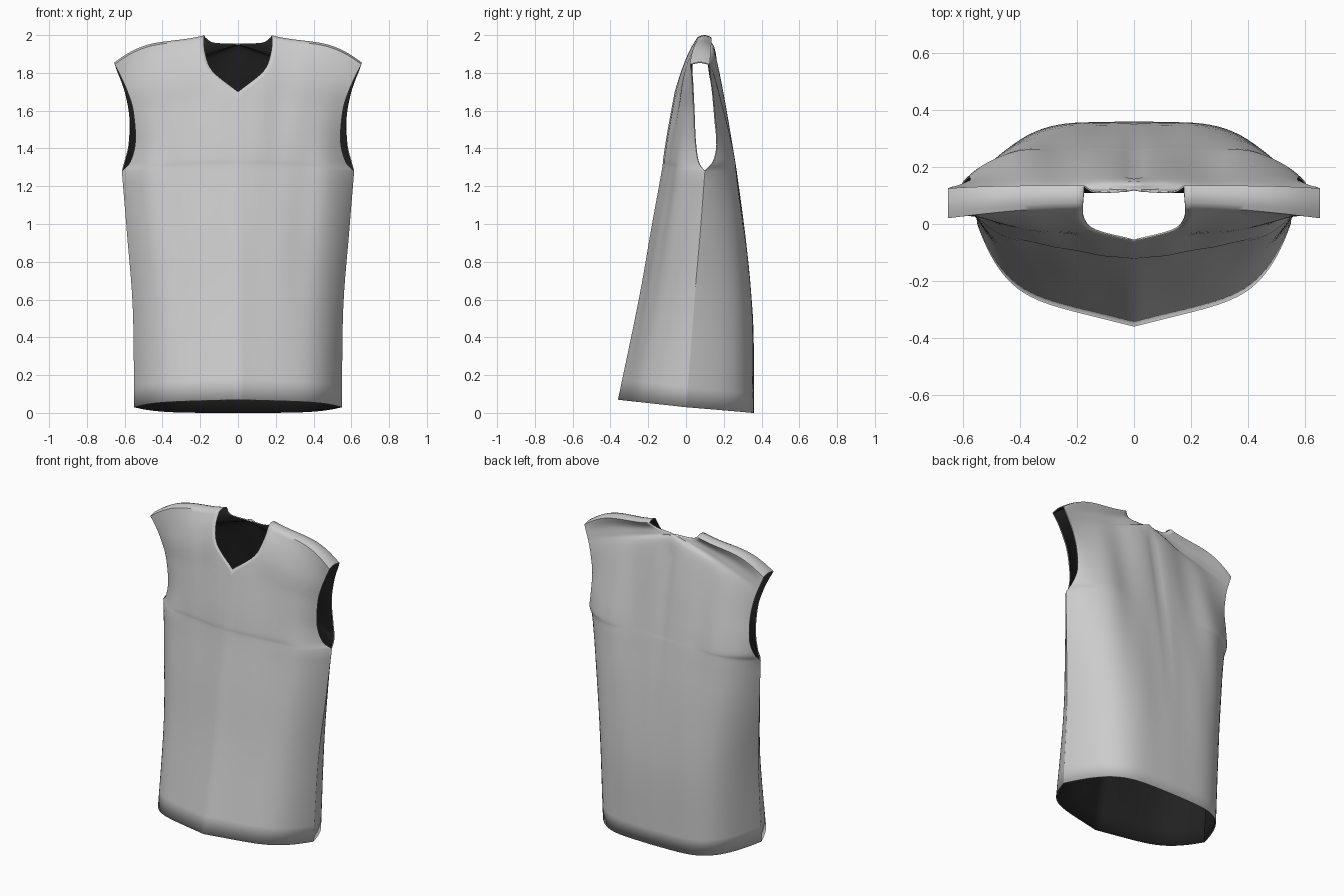
import bpy, bmesh
from math import sin, cos, pi, exp
from mathutils import Vector

if "Cube" in bpy.data.objects:
    bpy.data.objects.remove(bpy.data.objects["Cube"])

COLS, SUB = 28, 5


def smooth_path(pts, corner):
    """Smooth curve through the points, SUB steps per span, sharp at one corner."""
    out = []
    for part in (pts[:corner + 1], pts[corner:]):
        p = [Vector(q) for q in part]
        p = [2 * p[0] - p[1]] + p + [2 * p[-1] - p[-2]]
        for i in range(1, len(p) - 2):
            a, b, c, d = p[i - 1:i + 3]
            for k in range(SUB):
                t = k / SUB
                out.append(0.5 * (2 * b + (c - a) * t + (2 * a - 5 * b + 4 * c - d) * t * t
                                  + (3 * b - a - 3 * c + d) * t ** 3))
    return out + [p[-2]]


def panel(inner, neck, outer, armpit, slope, powers, folds):
    """Half a cloth panel: rows from hem to shoulder, columns centre to side."""
    ins, outs = smooth_path(inner, neck), smooth_path(outer, armpit)
    rows, n = [], len(ins) - 1
    for i, (a, b) in enumerate(zip(ins, outs)):
        t = i / n
        lo, mid, hi = powers
        pw = lo + (mid - lo) * t / .4 if t < .4 else mid + (hi - mid) * (t - .4) / .6
        lift = 0.04 * max(0, (t - 0.65) / 0.35) ** 2
        hem = max(0, 1 - 2 * t)
        row = []
        for j in range(COLS + 1):
            s = sin(pi / 2 * j / COLS)
            f = (1 - slope * s) * (1 - s ** pw)
            v = a.lerp(b, s)
            v.y = b.y + (a.y - b.y) * f
            v.z += (a.z - b.z) * (f - 1 + s) * hem + lift * sin(pi * s ** 1.6)
            # soft cloth folds, fading out at every edge
            v.y += sin(pi * s) * sin(pi * t) * folds(v.x, v.z)
            row.append(v)
        rows.append(row)
    return rows


# front: centre line running into the V neck, side seam running into the armhole
front = panel(
    [(0, -.36, .07), (0, -.25, .6), (0, -.185, .97), (0, -.129, 1.28), (0, -.12, 1.35),
     (0, -.10, 1.48), (0, -.06, 1.70), (.135, -.025, 1.81), (.175, .015, 1.91), (.18, .06, 1.988)], 6,
    [(.55, 0, .03), (.557, .04, .55), (.588, .075, .95), (.615, .10, 1.28), (.57, .065, 1.33),
     (.543, .048, 1.44), (.555, .04, 1.60), (.585, .035, 1.70), (.62, .03, 1.78), (.653, .02, 1.845)], 3,
    0.38, (7, 6, 2.5), lambda x, z: .006 * sin(17 * x + 2.2 * z) + .003 * sin(31 * x - 3 * z))

# back: centre line up to a shallow neck
back = panel(
    [(0, .36, 0), (0, .355, .5), (0, .315, .95), (0, .27, 1.28), (0, .26, 1.34),
     (0, .24, 1.46), (0, .195, 1.72), (0, .15, 1.935), (0, .12, 1.955),
     (.13, .115, 1.96), (.175, .135, 1.988)], 8,
    [(.55, 0, .03), (.557, .04, .55), (.588, .075, .95), (.615, .10, 1.28), (.602, .145, 1.33),
     (.58, .165, 1.42), (.575, .155, 1.56), (.595, .145, 1.68), (.62, .135, 1.76),
     (.64, .13, 1.81), (.653, .125, 1.845)], 3,
    0.03, (5, 6.5, 3.5), lambda x, z: .006 * sin(14 * x - 3 * z) + .003 * cos(25 * x + 2 * z))
for row in back:
    for v in row:       # centre back seam crease
        v.y -= .012 * exp(-(v.x / .03) ** 2) * min(1, max(0, v.z - .5)) * (v.z < 1.9)

# rounded strip over the shoulder joins the two panels
strip = []
for k in (1, 2, 3, 4):
    t = k / 5
    strip.append([f.lerp(b, t) + Vector((0, 0, .012 * sin(pi * t)))
                  for f, b in zip(front[-1], back[-1])])

grid = front + strip + back[::-1]
bm = bmesh.new()
verts = [[bm.verts.new(v) for v in row] for row in grid]
for r0, r1 in zip(verts, verts[1:]):
    for j in range(COLS):
        bm.faces.new((r0[j], r0[j + 1], r1[j + 1], r1[j]))
# sew the side seam
bmesh.ops.remove_doubles(bm, verts=bm.verts[:], dist=1e-4)
me = bpy.data.meshes.new("vest")
bm.to_mesh(me)
bm.free()

vest = bpy.data.objects.new("vest", me)
bpy.context.collection.objects.link(vest)
mirror = vest.modifiers.new("mirror", 'MIRROR')
mirror.use_clip = True
mirror.merge_threshold = 0.0005

# dark lining on the inside
cloth = bpy.data.materials.new("cloth")
cloth.diffuse_color = (0.8, 0.8, 0.8, 1)
cloth.use_nodes = True
cloth.node_tree.nodes["Principled BSDF"].inputs["Base Color"].default_value = cloth.diffuse_color
lining = bpy.data.materials.new("lining")
lining.diffuse_color = (0.015, 0.015, 0.015, 1)
lining.use_nodes = True
lining.node_tree.nodes["Principled BSDF"].inputs["Base Color"].default_value = lining.diffuse_color
me.materials.append(cloth)
me.materials.append(lining)
solid = vest.modifiers.new("lining", 'SOLIDIFY')
solid.thickness = 0.006
solid.offset = -1
solid.material_offset = 1

bpy.context.view_layer.objects.active = vest
vest.select_set(True)
bpy.ops.object.shade_smooth_by_angle(angle=0.8)
